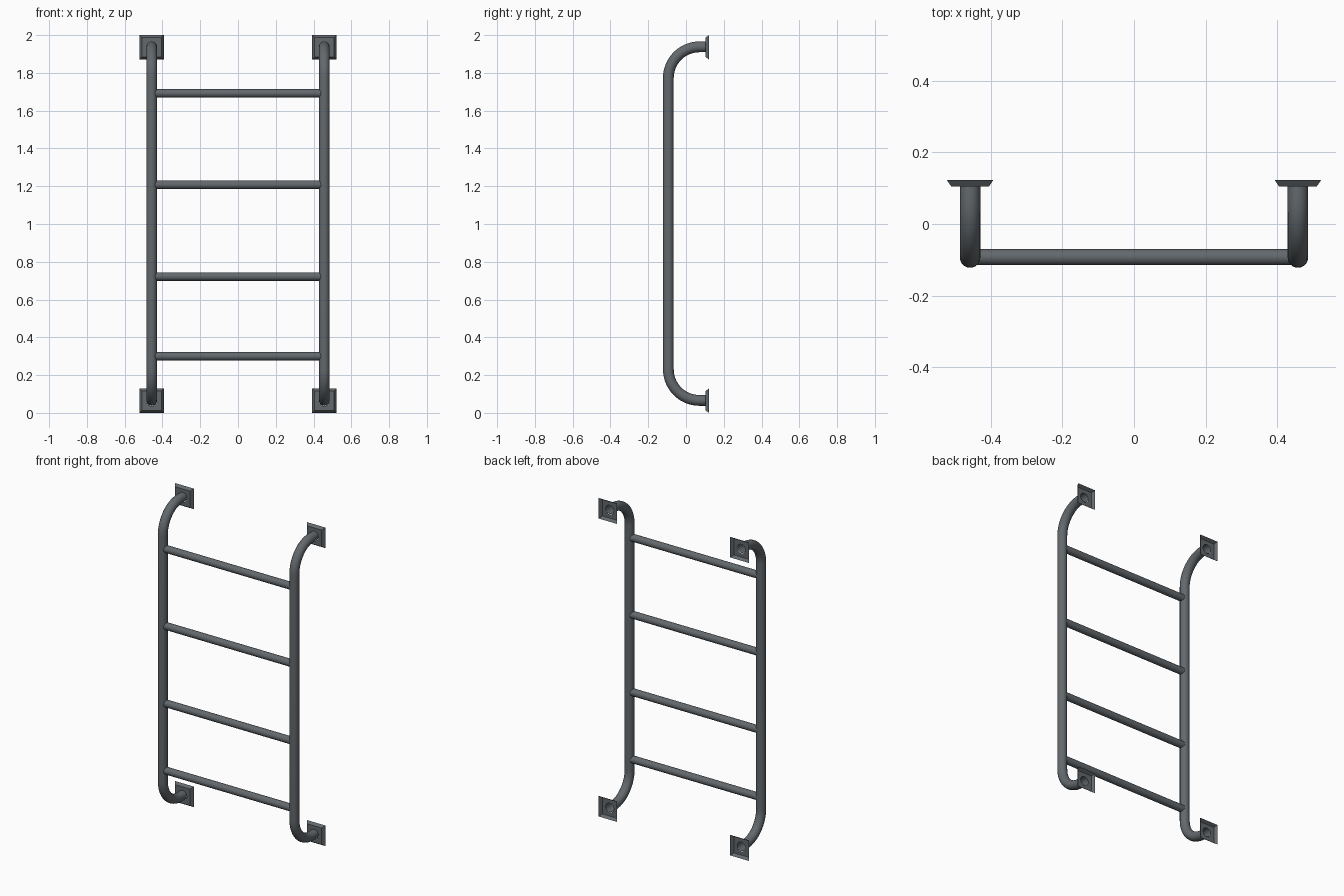
import bpy, bmesh, math
from mathutils import Vector

if "Cube" in bpy.data.objects:
    bpy.data.objects.remove(bpy.data.objects["Cube"])

SIDES = 24
RAIL_X, RAIL_Y, RAIL_R = 0.457, -0.0935, 0.0285
Z_LOW, Z_HIGH, BEND = 0.066, 1.938, 0.165
PLATE_FRONT, PLATE_BACK = 0.104, 0.122

steel = bpy.data.materials.new("dark steel grey")
steel.diffuse_color = (0.125, 0.14, 0.152, 1)
steel.use_nodes = True
steel.node_tree.nodes["Principled BSDF"].inputs["Base Color"].default_value = steel.diffuse_color


def finish(name, bm, smooth=True):
    bmesh.ops.recalc_face_normals(bm, faces=bm.faces)
    mesh = bpy.data.meshes.new(name)
    bm.to_mesh(mesh)
    bm.free()
    mesh.materials.append(steel)
    obj = bpy.data.objects.new(name, mesh)
    bpy.context.collection.objects.link(obj)
    if smooth:
        bpy.ops.object.select_all(action='DESELECT')
        obj.select_set(True)
        bpy.context.view_layer.objects.active = obj
        bpy.ops.object.shade_smooth_by_angle(angle=math.radians(40))
    return obj


def tube(name, path, side, radius):
    """Sweep a circle along a flat path; side is the normal of the path's plane."""
    bm = bmesh.new()
    rings = []
    for i, p in enumerate(path):
        tangent = (path[min(i + 1, len(path) - 1)] - path[max(i - 1, 0)]).normalized()
        if i in (0, len(path) - 1):
            tangent = Vector([round(c) for c in tangent])
        up = tangent.cross(side)
        rings.append([bm.verts.new(p + radius * (math.cos(a) * side + math.sin(a) * up))
                      for a in (2 * math.pi * k / SIDES for k in range(SIDES))])
    for r0, r1 in zip(rings, rings[1:]):
        for k in range(SIDES):
            j = (k + 1) % SIDES
            bm.faces.new((r0[k], r0[j], r1[j], r1[k]))
    return finish(name, bm)


def rail_path(x):
    """Upright with a quarter bend back to the wall at each end."""
    pts = [Vector((x, PLATE_FRONT, Z_LOW))]
    yc = RAIL_Y + BEND
    steps = 14
    for zc, start in ((Z_LOW + BEND, -90), (Z_HIGH - BEND, 180)):
        for i in range(steps + 1):
            a = math.radians(start - 90 * i / steps)
            pts.append(Vector((x, yc + BEND * math.cos(a), zc + BEND * math.sin(a))))
    pts.append(Vector((x, PLATE_FRONT, Z_HIGH)))
    return pts


def wall_plate(name, x, z):
    """Bevelled square flange, open at the back, with a hole for the tube."""
    bm = bmesh.new()

    def square_point(a, half):
        c, s = math.cos(a), math.sin(a)
        m = half / max(abs(c), abs(s))
        return c * m, s * m

    loops = []
    for y, half in ((PLATE_FRONT, None), (PLATE_FRONT, 0.052), (PLATE_BACK, 0.0645)):
        loop = []
        for k in range(SIDES):
            a = 2 * math.pi * k / SIDES
            if half:
                dx, dz = square_point(a, half)
            else:
                dx, dz = RAIL_R * math.cos(a), RAIL_R * math.sin(a)
            loop.append(bm.verts.new((x + dx, y, z + dz)))
        loops.append(loop)
    for r0, r1 in zip(loops, loops[1:]):
        for k in range(SIDES):
            j = (k + 1) % SIDES
            bm.faces.new((r0[k], r0[j], r1[j], r1[k]))
    return finish(name, bm, smooth=False)


# Side rails and their wall plates
for label, sx in (("left", -1), ("right", 1)):
    x = sx * RAIL_X
    tube(label + "_rail", rail_path(x), Vector((1, 0, 0)), RAIL_R)
    wall_plate(label + "_lower_wall_plate", x, 0.0645)
    wall_plate(label + "_upper_wall_plate", x, 2 - 0.0645)

# Rungs
for i, z in enumerate((0.30, 0.722, 1.208, 1.692)):
    ends = [Vector((sx * RAIL_X, RAIL_Y + 0.001, z)) for sx in (-1, 1)]
    tube("rung_%d" % (i + 1), ends, Vector((0, 1, 0)), 0.0225)
